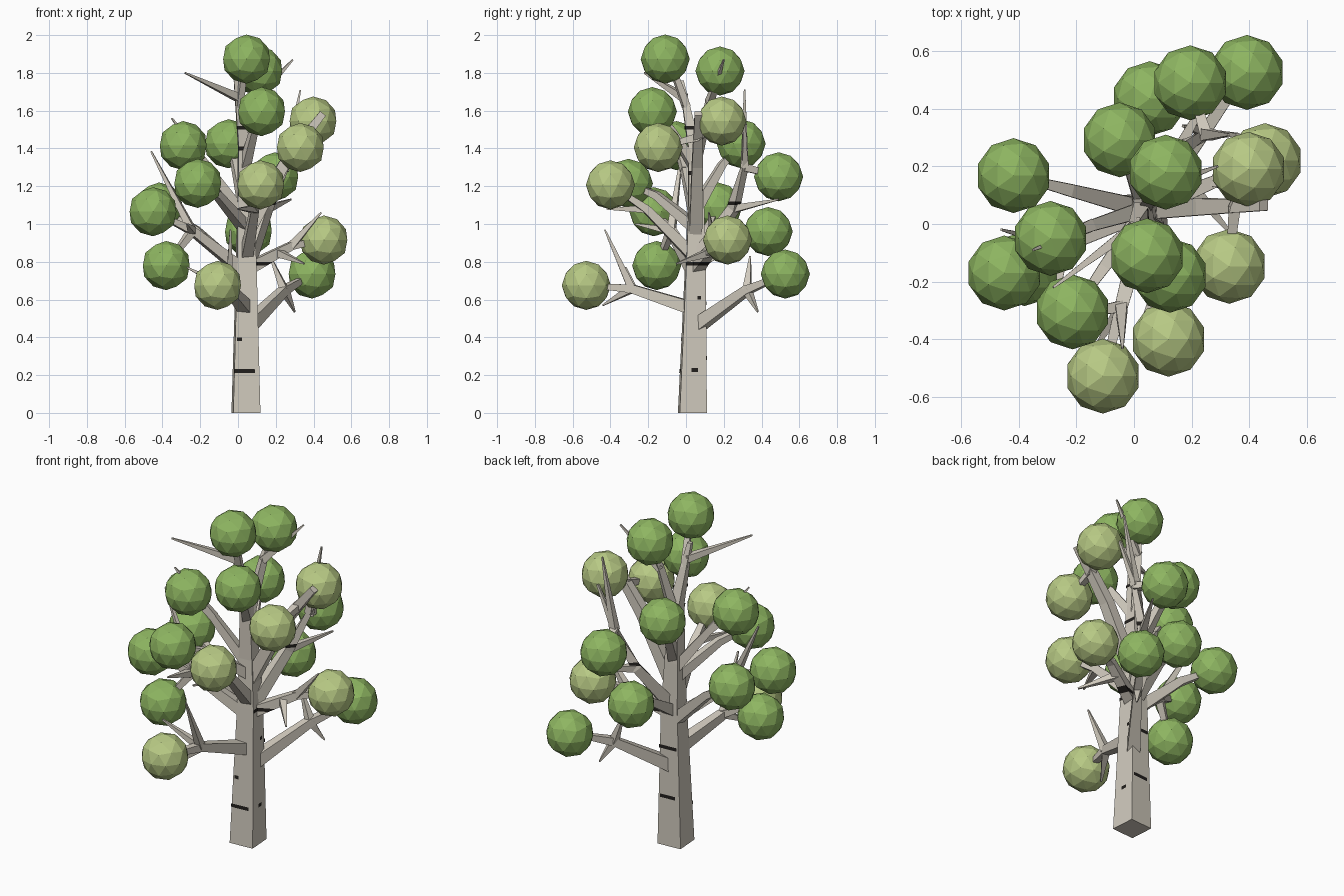
import bpy, bmesh, math
from mathutils import Vector

if "Cube" in bpy.data.objects:
    bpy.data.objects.remove(bpy.data.objects["Cube"])


def material(name, rgb):
    m = bpy.data.materials.new(name)
    m.diffuse_color = tuple(((c + 0.055) / 1.055) ** 2.4 for c in rgb) + (1,)
    m.use_nodes = True
    m.node_tree.nodes["Principled BSDF"].inputs["Base Color"].default_value = m.diffuse_color
    return m


BARK = material("pale_bark", (0.815, 0.79, 0.74))
MARK = material("dark_bark_mark", (0.13, 0.12, 0.11))
GREEN = material("green_leaf", (0.555, 0.71, 0.38))
LIGHT = material("light_leaf", (0.72, 0.79, 0.52))


def finish(name, bm, *mats):
    bmesh.ops.recalc_face_normals(bm, faces=bm.faces)
    me = bpy.data.meshes.new(name)
    bm.to_mesh(me)
    bm.free()
    for m in mats:
        me.materials.append(m)
    ob = bpy.data.objects.new(name, me)
    bpy.context.collection.objects.link(ob)
    return ob


def skin(name, rings, band=None):
    """Close a run of four-cornered rings into a limb; band is the height of a dark slice."""
    bm = bmesh.new()
    rings = [[bm.verts.new(c) for c in ring] for ring in rings]
    for a, b in zip(rings, rings[1:]):
        for k in range(4):
            bm.faces.new((a[k], a[k - 3], b[k - 3], b[k]))
    bm.faces.new(rings[0])
    bm.faces.new(rings[-1])
    if band:
        for z in (band - .01, band + .01):
            bmesh.ops.bisect_plane(bm, geom=bm.verts[:] + bm.edges[:] + bm.faces[:],
                                   plane_co=(0, 0, z), plane_no=(0, 0, 1))
        for f in bm.faces:
            f.material_index = int(abs(f.calc_center_median().z - band) < .01)
    return finish(name, bm, BARK, *([MARK] if band else []))


def limb(name, pts, r0, r1, band=None):
    """Tapered four-sided limb along a path."""
    rings, n = [], len(pts) - 1
    for i, p in enumerate(pts):
        d = (pts[min(i + 1, n)] - pts[max(i - 1, 0)]).normalized()
        u = d.cross(Vector((0, 0, 1))).normalized()
        v = u.cross(d)
        r = r0 + (r1 - r0) * i / n
        rings.append([p - u * r - v * r, p + u * r - v * r, p + u * r + v * r, p - u * r + v * r])
    skin(name, rings, band)


# Trunk: squares by height (z, centre x, centre y, half width)
LEVELS = [(0, .042, .034, .072), (.8, .044, .05, .051), (1.08, .036, .053, .041),
          (1.4, .034, .044, .032), (1.76, -.01, -.025, .012)]


def trunk_at(z):
    for a, b in zip(LEVELS, LEVELS[1:]):
        if z <= b[0]:
            t = (z - a[0]) / (b[0] - a[0])
            return Vector(a[1:]).lerp(Vector(b[1:]), t)


def square(z, grow=0.0):
    x, y, h = trunk_at(z)
    h = (h + grow) * math.sqrt(2)
    angles = [math.radians(49 + 90 * k) for k in range(4)]
    return [Vector((x + h * math.cos(a), y + h * math.sin(a), z)) for a in angles]


skin("trunk", [square(lv[0]) for lv in LEVELS])

# Bark marks: thin plates (z, side, start, end); sides 0 back, 1 left, 2 front, 3 right
MARKS = [(.222, 2, 0, .8), (.227, 3, .4, .65), (.39, 2, .1, .3), (.29, 0, .1, .8),
         (.58, 0, 0, .9), (.61, 3, .6, .75), (.79, 3, 0, 1), (1.27, 3, 0, 1),
         (1.4, 2, 0, 1), (1.51, 2, 0, 1), (1.51, 3, 0, 1)]
bm = bmesh.new()
for z, side, s, e in MARKS:
    low, high = square(z - .01, .003), square(z + .01, .003)
    corners = [ring[side].lerp(ring[side - 3], t) for ring, t in ((low, s), (low, e), (high, e), (high, s))]
    bm.faces.new([bm.verts.new(c) for c in corners])
finish("bark_marks", bm, MARK)

joints = []  # places where smaller branches and twigs may start

# Two bare branches: a bent one at the back and a blunt one on the right
bare = {"bent_branch": ([(.05, .05, .8), (.15, .25, 1.08), (.25, .31, 1.3), (.36, .31, 1.54)], .036, .006, 1.11),
        "blunt_branch": ([(.05, .05, .95), (.24, .06, 1.31), (.35, .063, 1.46), (.45, .065, 1.585)], .034, .019, None)}
for name, (pts, r0, r1, band) in bare.items():
    pts = [Vector(p) for p in pts]
    limb(name, pts, r0, r1, band)
    joints += pts[1:-1]

# Leaf balls (x, y, z, height where the branch leaves the trunk; 0 = leaves another branch)
GREENS = [(.045, -.11, 1.873, 1.62), (.11, .18, 1.81, 1.32), (.125, -.178, 1.595, 1.3),
          (-.29, -.05, 1.415, 1.03), (-.05, .292, 1.425, 1.08), (-.213, -.305, 1.215, .98),
          (.195, .49, 1.25, 0), (-.45, -.17, 1.065, .74), (-.418, .168, 1.09, .72),
          (-.38, -.155, .78, 0), (.055, .435, .96, .78), (.392, .526, .735, .45)]
LIGHTS = [(.397, .19, 1.545, 0), (.33, -.147, 1.405, 0), (.12, -.4, 1.207, .82),
          (.455, .22, .915, .76), (-.108, -.528, .675, .55)]
for label, spots, mat in (("green", GREENS, GREEN), ("light", LIGHTS, LIGHT)):
    for i, (x, y, z, root) in enumerate(spots):
        bm = bmesh.new()
        bmesh.ops.create_icosphere(bm, subdivisions=2, radius=.13)
        tip = Vector((x, y, z))
        finish("%s_leaf_ball_%02d" % (label, i), bm, mat).location = tip
        name = "%s_branch_%02d" % (label, i)
        if not root:
            base = min(joints, key=lambda j: (j - tip).length)
            limb(name, [base, tip], .021, .01)
            continue
        # Each main branch runs out from the trunk with a slight upward bow
        cx, cy, h = trunk_at(root)
        base = Vector((cx, cy, root))
        elbow = base.lerp(tip, .58) + Vector((0, 0, .035))
        limb(name, [base, elbow, tip], .011 + h * .42, .01, .79 if root == .76 else None)
        joints += [base.lerp(elbow, .7), elbow]

# Pointed twigs: each grows from a near, preferably lower, joint to its tip
TIPS = [(.3, .38, .535), (.17, .34, .83), (-.27, -.32, .77), (-.14, -.44, .57),
        (.44, .12, 1.06), (.35, -.05, .79), (-.27, -.08, 1.02), (-.04, -.43, .97),
        (0, -.42, 1.08), (-.27, -.27, 1.0), (.28, .49, 1.13), (-.46, -.02, 1.385),
        (-.35, -.09, 1.56), (-.28, -.22, 1.8), (.33, .31, 1.71), (.29, .2, 1.87)]
joints.append(Vector((.0, -.01, 1.67)))
for i, tip in enumerate(TIPS):
    tip = Vector(tip)
    start = min(joints, key=lambda j: (j - tip).length + .5 * j.z)
    limb("twig_%02d" % i, [start, tip], .021, .004)
